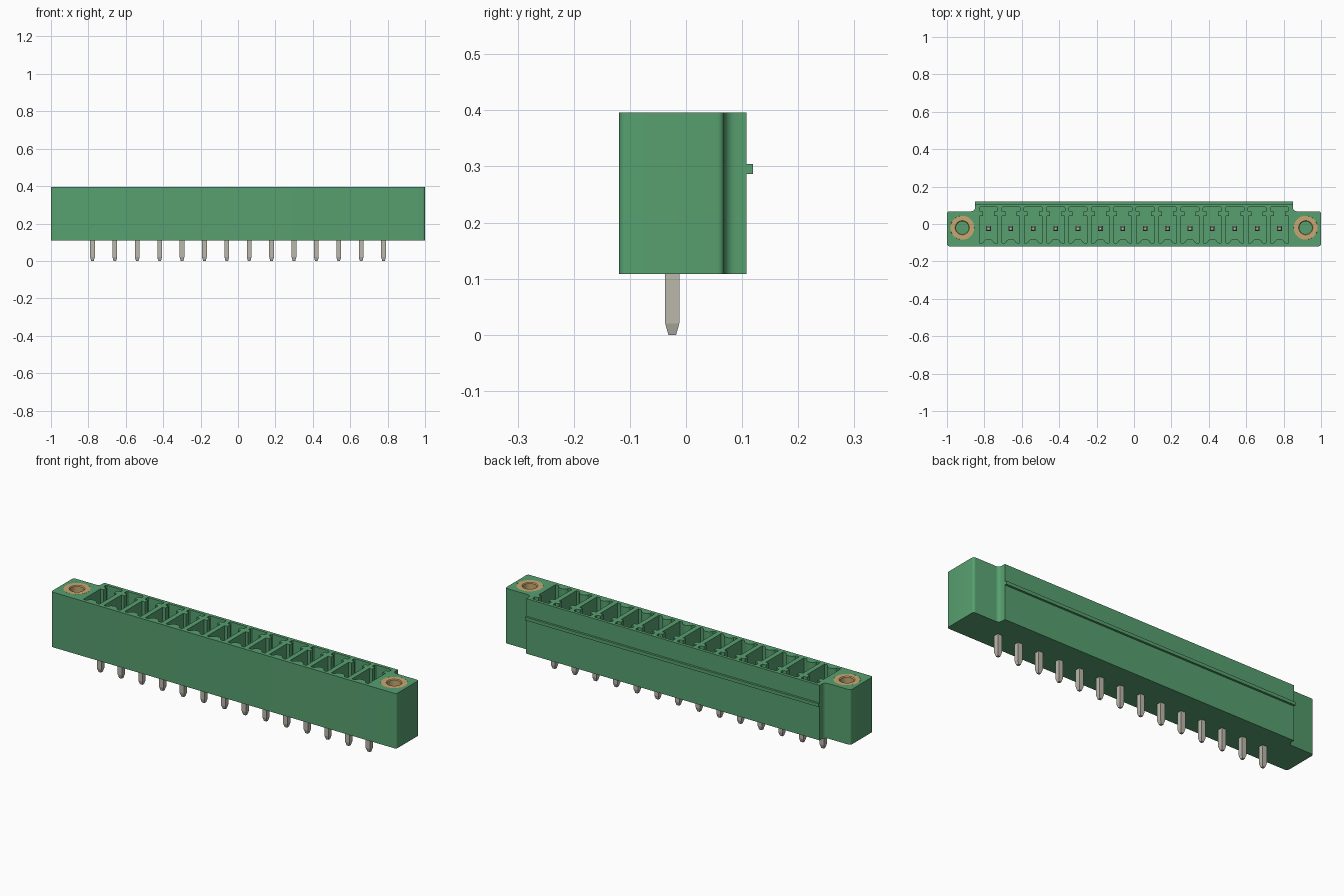
import bpy, bmesh, math

cube = bpy.data.objects.get("Cube")
if cube:
    bpy.data.objects.remove(cube, do_unlink=True)

BOTTOM, TOP = 0.108, 0.396
PINS, PITCH, PIN_Y = 14, 0.1197, -0.0245
POCKET_FLOOR, BORE_FLOOR = 0.165, 0.2
EAR_X, EAR_Y = 0.918, -0.02


def material(name, rgb, metallic=0.0):
    m = bpy.data.materials.new(name)
    m.use_nodes = True
    m.diffuse_color = (*rgb, 1)
    bsdf = m.node_tree.nodes["Principled BSDF"]
    bsdf.inputs["Base Color"].default_value = (*rgb, 1)
    bsdf.inputs["Roughness"].default_value = 0.5
    return m


green = material("green plastic", (0.095, 0.35, 0.16))
brass = material("brass", (0.58, 0.39, 0.17))
tin = material("tin plating", (0.50, 0.48, 0.41))


def finish(bm, name, mat, smooth=True):
    bmesh.ops.recalc_face_normals(bm, faces=bm.faces)
    me = bpy.data.meshes.new(name)
    bm.to_mesh(me)
    bm.free()
    me.materials.append(mat)
    ob = bpy.data.objects.new(name, me)
    bpy.context.collection.objects.link(ob)
    if smooth:
        bpy.ops.object.select_all(action='DESELECT')
        ob.select_set(True)
        bpy.context.view_layer.objects.active = ob
        bpy.ops.object.shade_smooth_by_angle(angle=math.radians(35))
    return ob


def arc(cx, cy, r, a0, a1, n=6):
    angles = [math.radians(a0 + (a1 - a0) * i / n) for i in range(n + 1)]
    return [(cx + r * math.cos(a), cy + r * math.sin(a)) for a in angles]


def circle(cx, cy, r, n=32):
    return arc(cx, cy, r, 0, 360, n)[:-1]


def mirrored(half):
    """Close a right-hand half profile with its mirror image."""
    return half + [(-x, y) for x, y in reversed(half) if abs(x) > 1e-6]


def ring(bm, pts, z):
    return [bm.verts.new((x, y, z)) for x, y in pts]


def bridge(bm, a, b):
    n = len(a)
    for i in range(n):
        bm.faces.new((a[i], a[(i + 1) % n], b[(i + 1) % n], b[i]))


# Housing outline: flange ends with rounded corners, filleted into the rear wall
outline = mirrored(
    arc(0.988, -0.107, 0.012, -90, 0)
    + arc(0.988, 0.056, 0.012, 0, 90)
    + arc(0.87, 0.088, 0.02, 270, 180)
    + [(0.85, 0.108)])

# Pocket section: wide slot at the rear, neck, main chamber, arched front wall
pocket = mirrored(
    [(0, -0.079)] + arc(0, -0.108, 0.029, 75, 20, 4)
    + [(0.034, -0.101), (0.047, -0.101), (0.047, 0.042), (0.030, 0.042),
       (0.030, 0.066), (0.049, 0.070), (0.049, 0.086), (0.044, 0.092)])

pin_xs = [(i - (PINS - 1) / 2) * PITCH for i in range(PINS)]

# Housing with open pockets and blind bores
bm = bmesh.new()
low, high = ring(bm, outline, BOTTOM), ring(bm, outline, TOP)
bridge(bm, low, high)
bm.faces.new(low)
rims = [high]
holes = [([(x + px, y) for x, y in pocket], POCKET_FLOOR) for px in pin_xs]
holes += [(circle(s * EAR_X, EAR_Y, 0.064), BORE_FLOOR) for s in (-1, 1)]
for pts, floor in holes:
    deep, rim = ring(bm, pts, floor), ring(bm, pts, TOP)
    bridge(bm, deep, rim)
    bm.faces.new(deep)
    rims.append(rim)
edges = [bm.edges.get((r[i - 1], r[i])) for r in rims for i in range(len(r))]
bmesh.ops.triangle_fill(bm, use_beauty=True, edges=edges, normal=(0, 0, 1))
finish(bm, "housing", green)

# Latch ridge along the rear wall
bm = bmesh.new()
section = [(-0.85, 0.1), (0.85, 0.1), (0.85, 0.119), (-0.85, 0.119)]
low, high = ring(bm, section, 0.287), ring(bm, section, 0.304)
bridge(bm, low, high)
bm.faces.new(low)
bm.faces.new(high)
finish(bm, "latch_ridge", green, smooth=False)

# Threaded inserts in the flanges
for side, s in (("left", 1), ("right", -1)):
    bm = bmesh.new()
    rings = [ring(bm, circle(s * EAR_X, EAR_Y, r), z) for r, z in
             ((0.0638, BORE_FLOOR + 0.001), (0.0638, TOP), (0.038, TOP),
              (0.034, TOP - 0.004), (0.034, BORE_FLOOR + 0.001))]
    for i in range(5):
        bridge(bm, rings[i - 1], rings[i])
    finish(bm, side + "_insert", brass)

# Square contact pins with tapered ends
for k, px in enumerate(pin_xs):
    bm = bmesh.new()
    rings = []
    for h, z in ((0.007, 0.0), (0.0125, 0.02), (0.0125, 0.335), (0.007, 0.352)):
        sq = [(px + a * h, PIN_Y + b * h) for a, b in
              ((-1, -1), (1, -1), (1, 1), (-1, 1))]
        rings.append(ring(bm, sq, z))
    for a, b in zip(rings, rings[1:]):
        bridge(bm, a, b)
    bm.faces.new(rings[0])
    bm.faces.new(rings[-1])
    finish(bm, f"pin_{k + 1}", tin, smooth=False)
